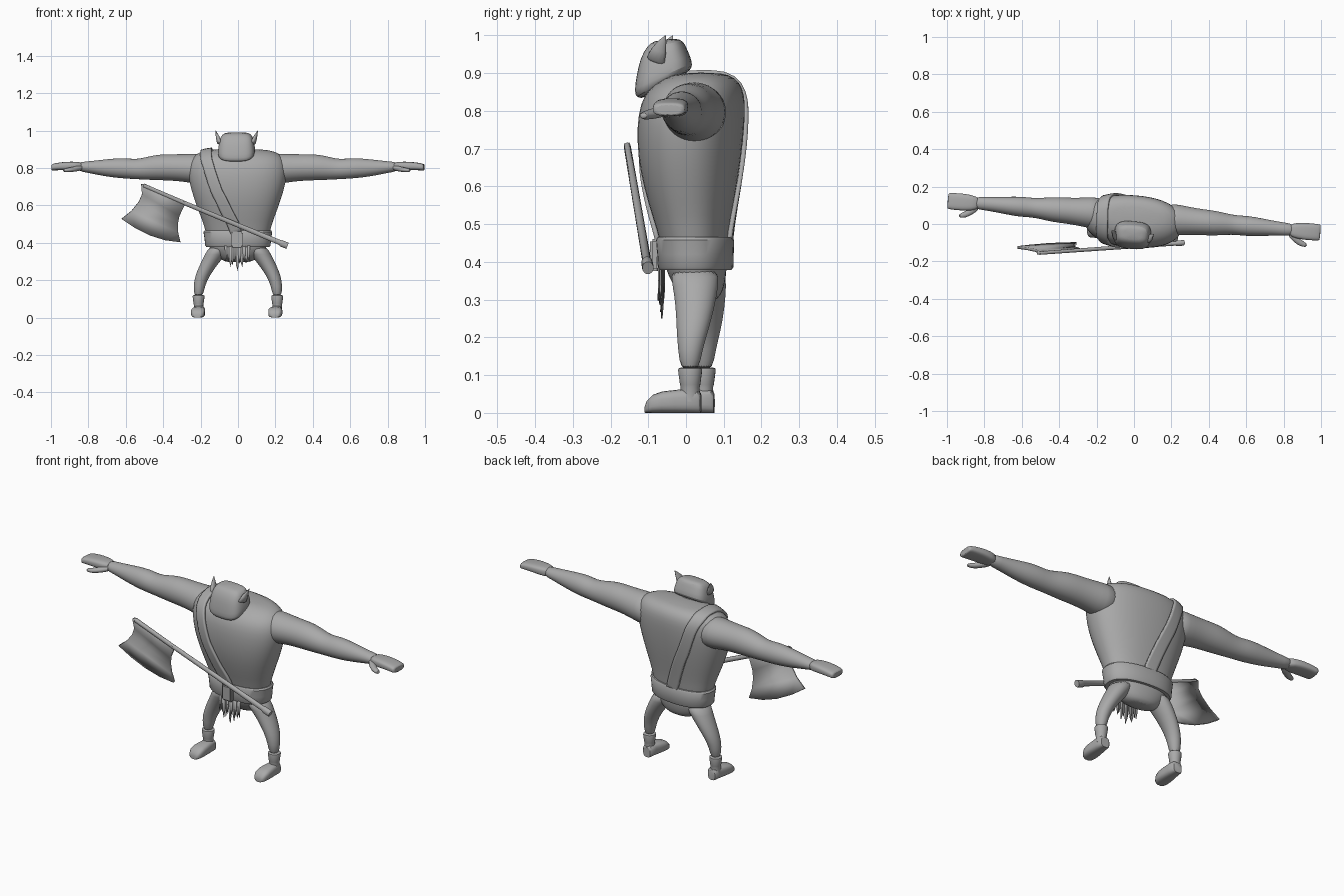
import bpy, bmesh, math, random
from mathutils import Vector, Matrix

random.seed(4)
TURN = Matrix.Translation((-0.003, 0, 0)) @ Matrix.Rotation(-0.085, 4, 'Z')  # figure is turned slightly
grey = bpy.data.materials.new("plain_grey")
grey.diffuse_color = (0.4, 0.4, 0.4, 1)


def finish(name, bm, side=1, turn=True, sub=0, angle=40):
    for v in bm.verts:
        v.co.x *= side
    if turn:
        bm.transform(TURN)
    bmesh.ops.recalc_face_normals(bm, faces=bm.faces[:])
    me = bpy.data.meshes.new(name)
    bm.to_mesh(me)
    bm.free()
    me.materials.append(grey)
    ob = bpy.data.objects.new(name, me)
    bpy.context.collection.objects.link(ob)
    bpy.ops.object.select_all(action='DESELECT')
    ob.select_set(True)
    bpy.context.view_layer.objects.active = ob
    bpy.ops.object.shade_smooth_by_angle(angle=math.radians(angle))
    if sub:
        ob.modifiers.new("smooth", 'SUBSURF').levels = sub
    return ob


def loft(name, rings, p=2.0, seg=20, **kw):
    """Skin a closed tube through rings given as (centre, u axis, v axis)."""
    bm = bmesh.new()
    loops = []
    for c, u, v in rings:
        c, u, v = Vector(c), Vector(u), Vector(v)
        loop = []
        for i in range(seg):
            a = 2 * math.pi * (i + 0.5) / seg
            ca, sa = math.cos(a), math.sin(a)
            loop.append(bm.verts.new(c + u * math.copysign(abs(ca) ** (2 / p), ca)
                                     + v * math.copysign(abs(sa) ** (2 / p), sa)))
        loops.append(loop)
    for a, b in zip(loops, loops[1:]):
        for i in range(seg):
            j = (i + 1) % seg
            bm.faces.new((a[i], a[j], b[j], b[i]))
    bm.faces.new(loops[0])
    bm.faces.new(loops[-1])
    return finish(name, bm, **kw)


def stack(rows):
    """Horizontal rings from rows of (z, half width, front y, back y)."""
    return [((0, (f + b) / 2, z), (rx, 0, 0), (0, (b - f) / 2, 0)) for z, rx, f, b in rows]


# Torso and hips
torso = loft("torso", stack([
    (0.40, 0.165, -0.060, 0.110), (0.46, 0.172, -0.068, 0.112), (0.52, 0.192, -0.088, 0.120),
    (0.60, 0.223, -0.112, 0.134), (0.68, 0.250, -0.127, 0.146), (0.76, 0.268, -0.129, 0.154),
    (0.82, 0.266, -0.120, 0.156), (0.86, 0.245, -0.097, 0.150), (0.888, 0.205, -0.055, 0.130),
    (0.902, 0.13, -0.015, 0.095)]), p=2.3, seg=24, sub=1)
loft("hips", stack([
    (0.295, 0.06, 0.015, 0.075), (0.31, 0.095, -0.012, 0.092), (0.34, 0.13, -0.035, 0.103),
    (0.38, 0.160, -0.054, 0.108), (0.42, 0.165, -0.058, 0.108)]), p=2.2, sub=1)

# Belt and buckle
loft("belt", stack([
    (0.378, 0.169, -0.068, 0.119), (0.386, 0.175, -0.073, 0.124), (0.42, 0.178, -0.075, 0.125),
    (0.458, 0.184, -0.078, 0.126), (0.466, 0.178, -0.073, 0.121)]), p=2.3, seg=40)
bm = bmesh.new()
bmesh.ops.create_cube(bm, size=1, matrix=Matrix.Translation((0.005, -0.080, 0.418))
                      @ Matrix.Diagonal((0.062, 0.026, 0.085, 1)))
bmesh.ops.bevel(bm, geom=bm.edges[:], offset=0.007, segments=2, affect='EDGES')
finish("belt_buckle", bm)

# Ragged loincloth strips hanging from the belt
bm = bmesh.new()
for i in range(11):
    x = -0.056 + i * 0.0122
    w = random.uniform(0.006, 0.009)
    tip = 0.30 - 0.055 * random.random() * (1.1 - abs(i - 5) / 7)
    y = -0.064 + 0.004 * (i % 2)
    d = random.uniform(-0.004, 0.004)
    vs = [bm.verts.new(q) for q in ((x - w, y, 0.385), (x + w, y, 0.385), (x + w * 0.8, y, tip + 0.04),
                                    (x + d, y - 0.002, tip), (x - w * 0.8, y, tip + 0.03))]
    bm.faces.new(vs)
cloth = finish("loincloth", bm)
cloth.modifiers.new("thick", 'SOLIDIFY').thickness = 0.004

# Shoulder strap wrapped onto the torso
path = [(0.0, -0.08, 0.44), (-0.015, -0.10, 0.50), (-0.045, -0.12, 0.55), (-0.07, -0.13, 0.60),
        (-0.095, -0.14, 0.65), (-0.12, -0.14, 0.70), (-0.138, -0.14, 0.76), (-0.155, -0.13, 0.82),
        (-0.168, -0.10, 0.87), (-0.17, -0.04, 0.91), (-0.172, 0.03, 0.92), (-0.174, 0.10, 0.91),
        (-0.172, 0.15, 0.87), (-0.155, 0.17, 0.82), (-0.13, 0.17, 0.76), (-0.105, 0.16, 0.70),
        (-0.06, 0.15, 0.60), (-0.02, 0.13, 0.50), (0.0, 0.12, 0.44)]
bm = bmesh.new()
rows = []
for q in path:
    jag = random.uniform(-0.004, 0.004)
    rows.append([bm.verts.new(Vector(q) + Vector((0.031, 0, 0.011)) * k + Vector((jag, 0, 0)))
                 for k in (-1, -0.33, 0.33, 1)])
for a, b in zip(rows, rows[1:]):
    for i in range(3):
        bm.faces.new((a[i], a[i + 1], b[i + 1], b[i]))
strap = finish("shoulder_strap", bm, sub=1)
wrap = strap.modifiers.new("wrap", 'SHRINKWRAP')
wrap.target, wrap.wrap_mode, wrap.offset = torso, 'ABOVE_SURFACE', 0.006
thick = strap.modifiers.new("thick", 'SOLIDIFY')
thick.thickness, thick.offset = 0.012, 0

# Head: a wedge with a slanted underside, rings given by front and back points
head = []
for w, fy, fz, by, bz in [(0.070, -0.112, 0.832, -0.005, 0.900), (0.094, -0.130, 0.834, 0.010, 0.909),
                          (0.101, -0.137, 0.850, 0.017, 0.922), (0.097, -0.130, 0.895, 0.011, 0.943),
                          (0.090, -0.120, 0.940, 0.000, 0.968), (0.080, -0.103, 0.970, -0.008, 0.985),
                          (0.055, -0.085, 0.987, -0.025, 0.993)]:
    head.append(((0, (fy + by) / 2, (fz + bz) / 2), (w, 0, 0), (0, (by - fy) / 2, (bz - fz) / 2)))
loft("head", head, p=3.2, sub=1)
loft("neck", stack([(0.85, 0.07, -0.08, 0.03), (0.92, 0.055, -0.08, -0.01)]))

# Limbs, mirrored left and right
arm = [(0.16, 0.795, 0.085, 0.09), (0.24, 0.797, 0.080, 0.083), (0.30, 0.801, 0.074, 0.075),
       (0.36, 0.803, 0.071, 0.070), (0.43, 0.804, 0.070, 0.068), (0.50, 0.797, 0.060, 0.057),
       (0.55, 0.793, 0.053, 0.052), (0.61, 0.799, 0.056, 0.055), (0.68, 0.800, 0.050, 0.048),
       (0.75, 0.802, 0.040, 0.040), (0.81, 0.805, 0.030, 0.035), (0.86, 0.807, 0.025, 0.032)]
hand = [(0.83, 0.806, 0.024, 0.030), (0.87, 0.810, 0.024, 0.042), (0.92, 0.811, 0.023, 0.046),
        (0.97, 0.808, 0.020, 0.045), (0.995, 0.804, 0.018, 0.043), (1.0, 0.803, 0.015, 0.040)]
leg = [(0.095, 0.030, 0.385, 0.060, 0.068), (0.120, 0.036, 0.340, 0.056, 0.062),
       (0.160, 0.038, 0.280, 0.047, 0.052), (0.193, 0.034, 0.220, 0.038, 0.043),
       (0.208, 0.029, 0.170, 0.031, 0.033), (0.211, 0.028, 0.110, 0.024, 0.025)]
for side, tag in ((1, "left"), (-1, "right")):
    loft("arm_" + tag, [((x, 0.041, z), (0, ry, 0), (0, 0, rz)) for x, z, rz, ry in arm],
         side=side, sub=1)
    loft("hand_" + tag, [((x, 0.039, z), (0, ry, 0), (0, 0, rz)) for x, z, rz, ry in hand],
         p=3, side=side, sub=1)
    loft("thumb_" + tag, [
        ((0.83, 0.025, 0.802), (0.005, 0.018, 0), (0, 0, 0.015)),
        ((0.87, -0.005, 0.795), (0.008, 0.018, 0), (0, 0, 0.015)),
        ((0.90, -0.028, 0.789), (0.005, 0.016, 0), (0, 0, 0.013)),
        ((0.935, -0.036, 0.787), (0.001, 0.011, 0), (0, 0, 0.009))], seg=12, side=side, sub=1)
    loft("leg_" + tag, [((x, y, z), (rx, 0, 0), (0, ry, 0)) for x, y, z, rx, ry in leg],
         side=side, sub=1)
    # Pointed leaf-shaped ear
    loft("ear_" + tag, [
        ((0.075, -0.073, 0.920), (0.010, 0, 0.004), (0, 0.015, -0.008)),
        ((0.092, -0.072, 0.937), (0.012, 0, -0.004), (0, 0.024, -0.008)),
        ((0.100, -0.063, 0.962), (0.010, 0, -0.004), (0, 0.019, -0.006)),
        ((0.108, -0.052, 0.986), (0.005, 0, 0), (0, 0.009, -0.003)),
        ((0.113, -0.045, 1.000), (0.001, 0, 0), (0, 0.001, 0))], seg=12, side=side, angle=60)
    # Boot: flared cuff, shaft and foot
    loft("boot_cuff_" + tag, [((0.211, 0.029, z), (r, 0, 0), (0, r, 0)) for z, r in
                              ((0.03, 0.027), (0.068, 0.025), (0.075, 0.027), (0.112, 0.032),
                               (0.118, 0.031), (0.120, 0.025))], side=side)
    foot = [(0.057, 0.022, 0.052), (0.050, 0.028, 0.060), (0.020, 0.031, 0.064),
            (-0.010, 0.035, 0.061), (-0.045, 0.038, 0.057), (-0.070, 0.036, 0.048),
            (-0.086, 0.028, 0.032), (-0.091, 0.018, 0.018)]
    loft("boot_foot_" + tag, [((0.207, y, h / 2), (w, 0, 0), (0, 0, h / 2)) for y, w, h in foot],
         p=3, side=side)


# Axe: floats in front of the body on a plane leaning forward with height
def axe_y(z):
    return -0.101 - 0.17 * (z - 0.385)


along = Vector((0.765, 0, -0.32)).normalized()
across = Vector((0.32, 0, 0.765)).normalized()
loft("axe_handle", [((x, axe_y(z), z), across * r, (0, r * 0.85, 0)) for x, z, r in (
    (-0.505, 0.706, 0.011), (-0.28, 0.610, 0.012), (0.0, 0.494, 0.013),
    (0.225, 0.401, 0.014), (0.23, 0.398, 0.018), (0.265, 0.384, 0.018))],
     seg=12, turn=False)
bm = bmesh.new()
outline = [(-0.500, 0.715), (-0.280, 0.618), (-0.290, 0.592), (-0.313, 0.545), (-0.321, 0.505),
           (-0.320, 0.455), (-0.308, 0.404), (-0.390, 0.415), (-0.470, 0.440), (-0.550, 0.480),
           (-0.622, 0.528), (-0.570, 0.570), (-0.530, 0.620), (-0.513, 0.660), (-0.518, 0.712)]
bm.faces.new([bm.verts.new((x, axe_y(z), z)) for x, z in outline])
blade = finish("axe_blade", bm, turn=False)
solid = blade.modifiers.new("thick", 'SOLIDIFY')
solid.thickness, solid.offset = 0.015, 0
